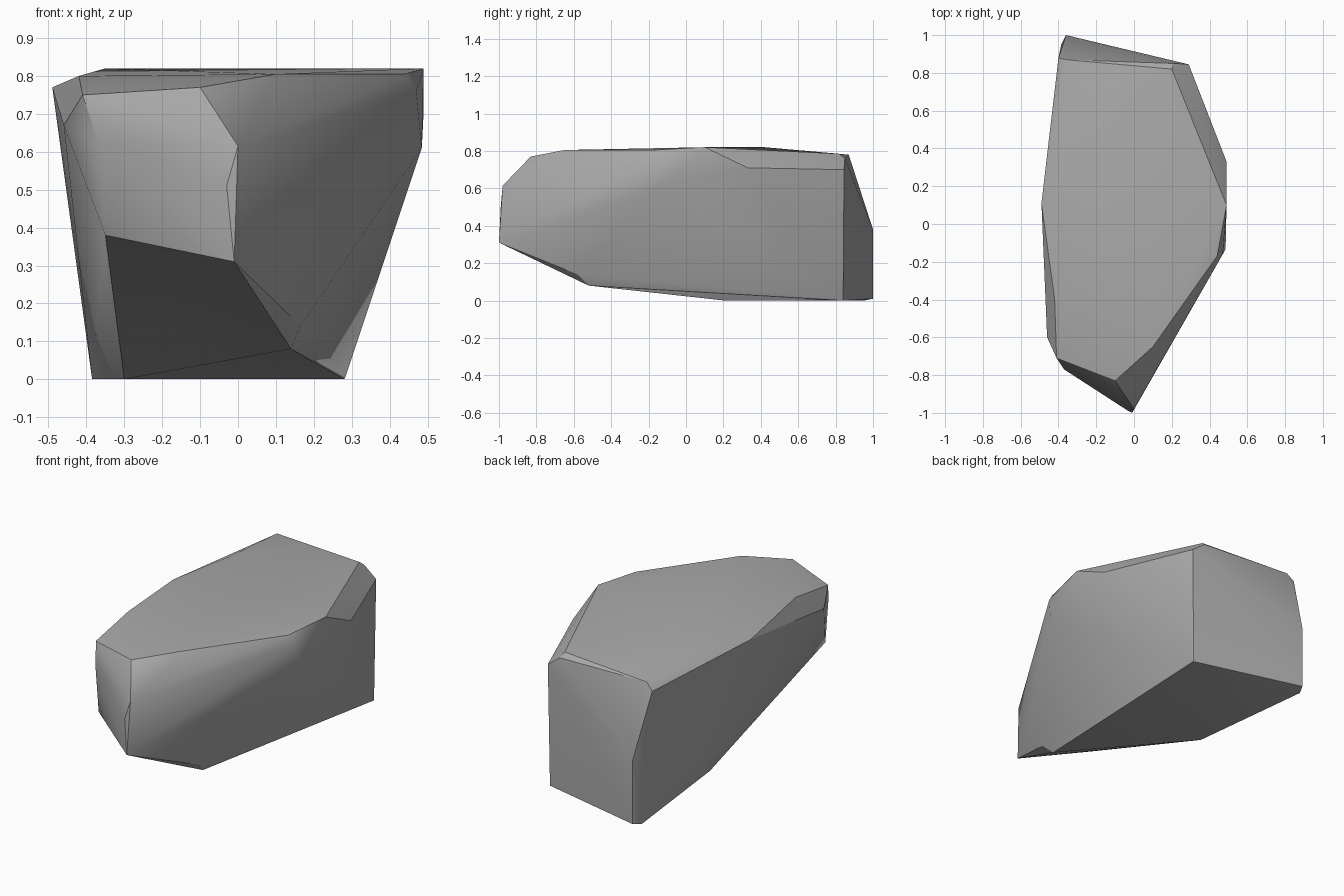
import bpy
import bmesh

# Remove the default cube only
default_cube = bpy.data.objects.get("Cube")
if default_cube:
    bpy.data.objects.remove(default_cube, do_unlink=True)

# Stone colour
stone = bpy.data.materials.new("stone grey")
stone.use_nodes = True
stone_colour = (0.4, 0.4, 0.4, 1.0)
stone.diffuse_color = stone_colour
stone.node_tree.nodes["Principled BSDF"].inputs["Base Color"].default_value = stone_colour

# Corner points of the boulder, grouped by region
nose = [(0, -.98, .615), (-.03, -.99, .51), (-.01, -1, .31)]
top_rim = [(-.1, -.83, .77), (.1, -.65, .805), (.44, -.17, .805),
           (.49, .1, .82), (-.35, .42, .82), (-.42, -.4, .8),
           (-.49, .11, .77), (-.41, -.71, .75)]
right_side = [(.47, -.16, .76), (.485, -.13, .61), (.49, .33, .71)]
left_front = [(-.37, -.77, .63), (-.46, -.6, .67), (-.35, -.77, .38)]
back = [(.2, .82, .785), (.21, .85, .76), (.29, .845, .7), (.3, .8, .6),
        (-.36, .87, .78), (-.4, .88, .74), (-.36, 1, .38)]
base = [(.14, -.52, .08), (.165, -.58, .14), (-.3, .21, 0),
        (.285, .83, .01), (.28, .84, 0), (-.36, 1, .01), (-.385, .95, 0)]


def build_hull(name, points, material):
    """Wrap the points in a convex skin and shade its shallow edges smooth."""
    bm = bmesh.new()
    for point in points:
        bm.verts.new(point)
    hull = bmesh.ops.convex_hull(bm, input=bm.verts)
    inside = {v for v in hull["geom_interior"] + hull["geom_unused"]
              if isinstance(v, bmesh.types.BMVert) and not v.link_faces}
    bmesh.ops.delete(bm, geom=list(inside), context="VERTS")
    bmesh.ops.recalc_face_normals(bm, faces=bm.faces)
    mesh = bpy.data.meshes.new(name)
    bm.to_mesh(mesh)
    bm.free()
    mesh.materials.append(material)
    obj = bpy.data.objects.new(name, mesh)
    bpy.context.collection.objects.link(obj)
    bpy.ops.object.select_all(action="DESELECT")
    obj.select_set(True)
    bpy.context.view_layer.objects.active = obj
    bpy.ops.object.shade_smooth_by_angle(angle=0.52)
    return obj


# Boulder
build_hull("boulder", nose + top_rim + right_side + left_front + back + base, stone)
